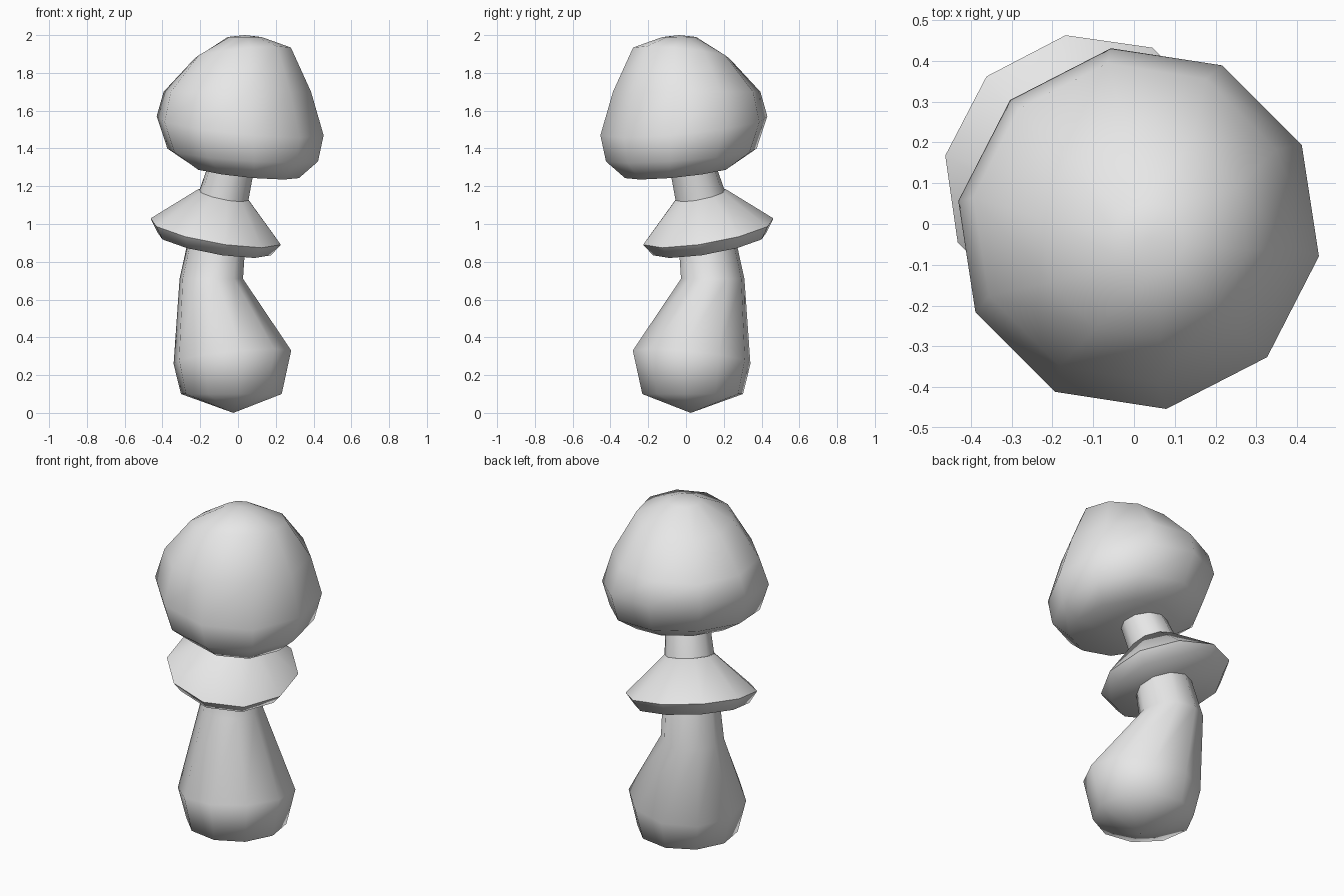
import bpy
import bmesh
from math import cos, sin, pi, radians
from mathutils import Vector

SIDES = 10
LEAN = Vector((1, -1, 0)).normalized()    # direction the plant leans
ACROSS = Vector((1, 1, 0)).normalized()
UP = Vector((0, 0, 1))

cube = bpy.data.objects.get("Cube")
if cube:
    bpy.data.objects.remove(cube, do_unlink=True)

grey = bpy.data.materials.new("pale_grey")
grey.use_nodes = True
grey.diffuse_color = (0.8, 0.8, 0.8, 1)
grey.node_tree.nodes["Principled BSDF"].inputs["Base Color"].default_value = (0.8, 0.8, 0.8, 1)


def close_end(bm, ring, tip):
    """Close a ring with a fan to a tip, or with one flat face."""
    if tip is None:
        bm.faces.new(ring)
        return
    apex = bm.verts.new(LEAN * tip[0] + UP * tip[1])
    for a, b in zip(ring, ring[1:] + ring[:1]):
        bm.faces.new((a, b, apex))


def tilted_loft(name, rings, bottom=None, top=None):
    """Loft rings given as (lean offset, height, radius, tilt in degrees)."""
    bm = bmesh.new()
    loops = []
    for offset, height, radius, tilt in rings:
        centre = LEAN * offset + UP * height
        axis = LEAN * cos(radians(tilt)) - UP * sin(radians(tilt))
        angles = [2 * pi * i / SIDES for i in range(SIDES)]
        loops.append([bm.verts.new(centre + radius * (axis * cos(a) + ACROSS * sin(a)))
                      for a in angles])
    for low, high in zip(loops, loops[1:]):
        for i in range(SIDES):
            j = (i + 1) % SIDES
            bm.faces.new((low[i], low[j], high[j], high[i]))
    close_end(bm, loops[0], bottom)
    close_end(bm, loops[-1], top)
    bmesh.ops.recalc_face_normals(bm, faces=bm.faces)

    mesh = bpy.data.meshes.new(name)
    bm.to_mesh(mesh)
    bm.free()
    mesh.materials.append(grey)
    obj = bpy.data.objects.new(name, mesh)
    bpy.context.collection.objects.link(obj)
    bpy.ops.object.select_all(action='DESELECT')
    obj.select_set(True)
    bpy.context.view_layer.objects.active = obj
    bpy.ops.object.shade_smooth_by_angle(angle=radians(65))
    return obj


# Bulbous stem, bending and narrowing up into the cap
tilted_loft("stem", [
    (-0.05, 0.10, 0.27, 0),
    (-0.042, 0.295, 0.317, -8),
    (-0.20, 0.71, 0.17, 0),
    (-0.11, 1.14, 0.135, 14),
    (-0.02, 1.38, 0.115, 14),
], bottom=(-0.035, 0.0))

# Flared skirt around the neck
tilted_loft("skirt", [
    (-0.178, 0.895, 0.31, 14),
    (-0.167, 0.96, 0.355, 14),
    (-0.11, 1.155, 0.138, 15),
])

# Faceted domed cap
tilted_loft("cap", [
    (0.06, 1.275, 0.285, 8),
    (0.035, 1.365, 0.405, 6),
    (0.016, 1.52, 0.45, 8),
    (-0.005, 1.70, 0.395, 0),
    (0.035, 1.905, 0.26, -8),
    (0.05, 1.99, 0.09, 0),
], top=(0.05, 2.0))
